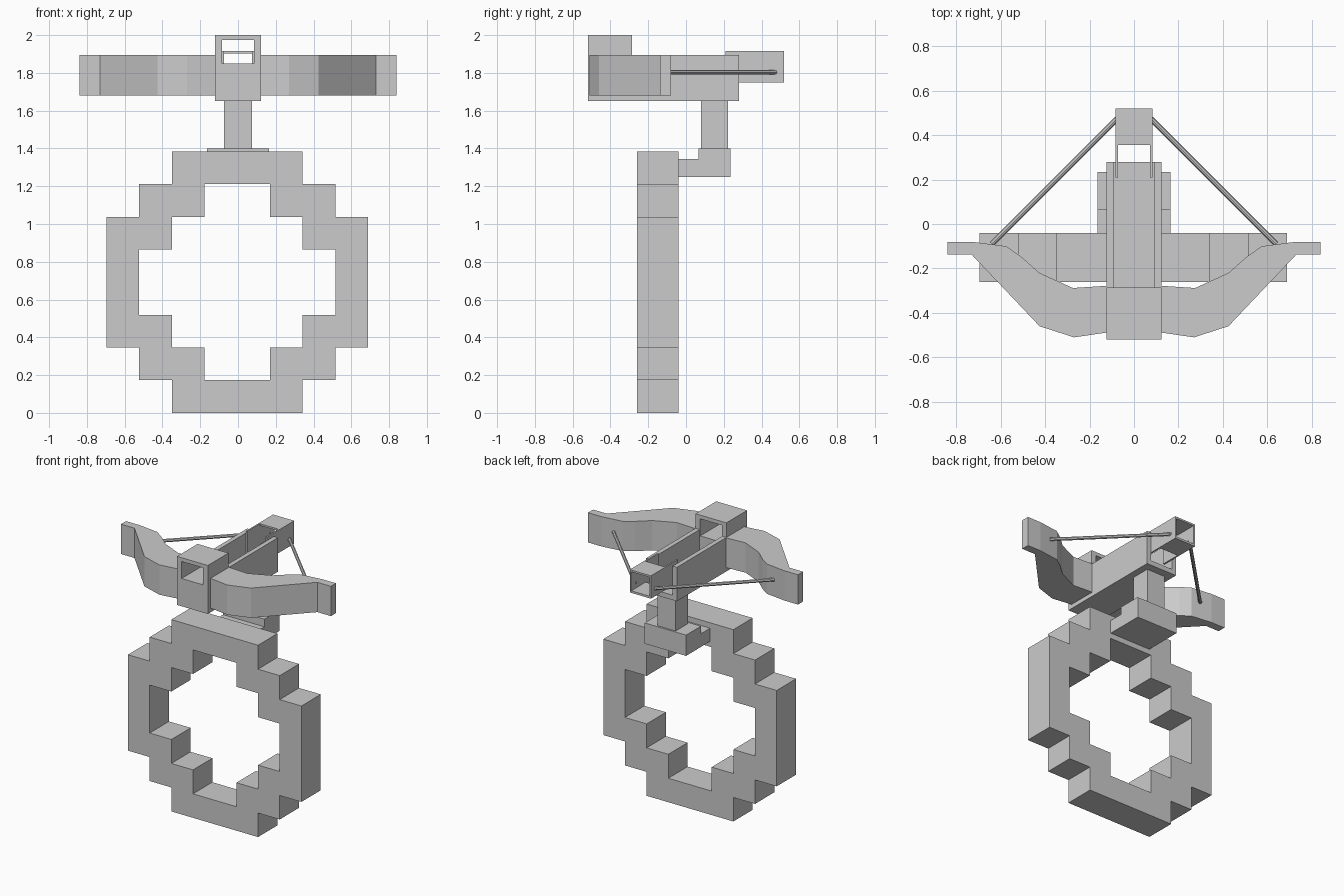
import bpy, bmesh
from mathutils import Vector

if "Cube" in bpy.data.objects:
    bpy.data.objects.remove(bpy.data.objects["Cube"])


def make_object(name, bm):
    bmesh.ops.recalc_face_normals(bm, faces=bm.faces)
    mesh = bpy.data.meshes.new(name)
    bm.to_mesh(mesh)
    bm.free()
    ob = bpy.data.objects.new(name, mesh)
    bpy.context.collection.objects.link(ob)
    return ob


def prism(name, pts, axis, a, b):
    """Extrude an outline along y (points are x,z), x (y,z) or z (x,y)."""
    place = {'x': lambda p, d: (d, p[0], p[1]),
             'y': lambda p, d: (p[0], d, p[1]),
             'z': lambda p, d: (p[0], p[1], d)}[axis]
    bm = bmesh.new()
    face = bm.faces.new([bm.verts.new(place(p, a)) for p in pts])
    ext = bmesh.ops.extrude_face_region(bm, geom=[face])
    shift = Vector(place((0, 0), b - a))
    for v in ext['geom']:
        if isinstance(v, bmesh.types.BMVert):
            v.co += shift
    return make_object(name, bm)


def box(name, x, y, z):
    return prism(name, [(x[0], z[0]), (x[1], z[0]), (x[1], z[1]), (x[0], z[1])], 'y', *y)


def frame(name, outer, inner, y):
    """Ring-shaped solid between two outlines with matching point counts."""
    bm = bmesh.new()
    loops = [[bm.verts.new((p[0], d, p[1])) for p in o] for d in y for o in (outer, inner)]
    of, nf, ob, nb = loops
    n = len(outer)
    for i in range(n):
        j = (i + 1) % n
        for p, q in ((of, nf), (nf, nb), (nb, ob), (ob, of)):
            bm.faces.new((p[i], p[j], q[j], q[i]))
    return make_object(name, bm)


def rect(x, z0, z1):
    return [(-x, z0), (x, z0), (x, z1), (-x, z1)]


# Stepped ring standing on the ground
U, CX, CZ = 0.173, -0.004, 0.692


def stepped(widths):
    quarter = []
    for w, z in widths:
        quarter.append((w, z))
    right = [(w, -z) for w, z in quarter[::-1]] + quarter
    pts = right + [(-w, z) for w, z in right[::-1]]
    return [(CX + w * U, CZ + z * U) for w, z in pts]


frame("stepped_ring",
      stepped([(4, 2), (3, 2), (3, 3), (2, 3), (2, 4)]),
      stepped([(3, 1), (2, 1), (2, 2), (1, 2), (1, 3)]), (-0.26, -0.04))

# Bracket and post joining ring to stock
prism("bracket", [(-0.04, 1.25), (0.235, 1.25), (0.235, 1.4), (0.065, 1.4),
                  (0.065, 1.345), (-0.04, 1.345)], 'x', -0.165, 0.165)
box("post", (-0.073, 0.073), (0.08, 0.222), (1.4, 1.66))

# Open channel stock
prism("stock_channel", [(-0.123, 1.65), (0.123, 1.65), (0.123, 1.895), (0.09, 1.895),
                        (0.09, 1.685), (-0.09, 1.685), (-0.09, 1.895), (-0.123, 1.895)],
      'y', -0.285, 0.28)

# Front block with window
frame("front_block", rect(0.123, 1.65, 2.0), rect(0.086, 1.85, 1.973), (-0.52, -0.285))

# Rear tube with two arms reaching into the channel
frame("rear_tube", rect(0.084, 1.75, 1.915), rect(0.073, 1.765, 1.902), (0.355, 0.52))
for s, side in ((-1, "left"), (1, "right")):
    xs = sorted((s * 0.073, s * 0.084))
    box(side + "_tube_arm", xs, (0.21, 0.355), (1.75, 1.915))

    # Curved bow limb
    limb = [(0.12, -0.488), (0.27, -0.51), (0.425, -0.46), (0.60, -0.275), (0.73, -0.138),
            (0.838, -0.138), (0.838, -0.08), (0.73, -0.08), (0.575, -0.1), (0.51, -0.145),
            (0.425, -0.22), (0.275, -0.288), (0.12, -0.278)]
    prism(side + "_bow_limb", [(s * x, y) for x, y in limb], 'z', 1.68, 1.895)

    # Bow string
    a, b = Vector((s * 0.077, 0.473, 1.803)), Vector((s * 0.64, -0.09, 1.803))
    bpy.ops.mesh.primitive_cylinder_add(vertices=8, radius=0.012, depth=(b - a).length,
                                        location=(a + b) / 2)
    string = bpy.context.object
    string.name = side + "_bow_string"
    string.rotation_euler = (b - a).to_track_quat('Z', 'Y').to_euler()
